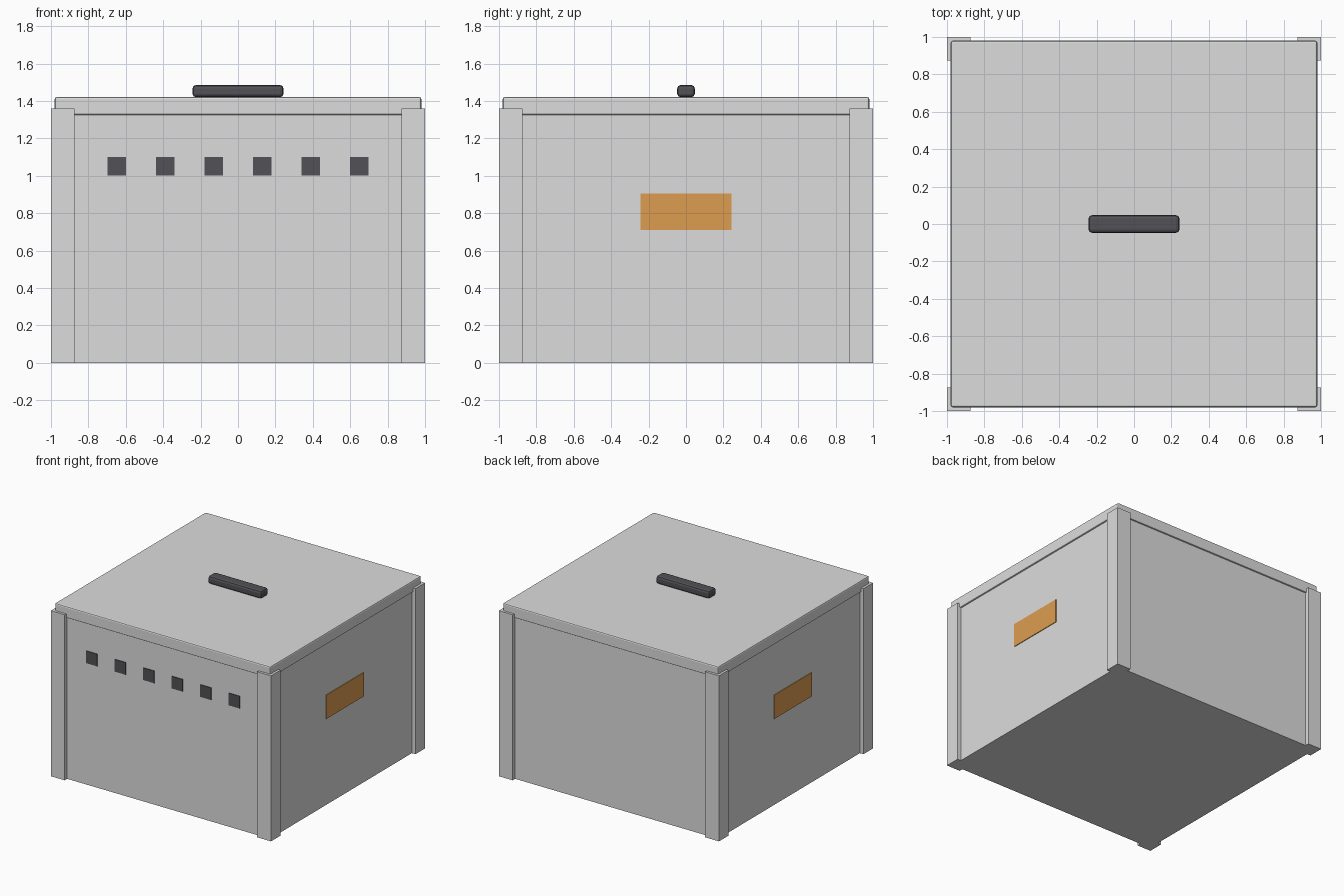
import bpy

if "Cube" in bpy.data.objects:
    bpy.data.objects.remove(bpy.data.objects["Cube"], do_unlink=True)


def material(name, rgb):
    mat = bpy.data.materials.new(name)
    mat.use_nodes = True
    mat.diffuse_color = (*rgb, 1)
    mat.node_tree.nodes["Principled BSDF"].inputs["Base Color"].default_value = (*rgb, 1)
    return mat


light_grey = material("light grey", (0.72, 0.72, 0.72))
charcoal = material("charcoal", (0.085, 0.085, 0.095))
orange = material("orange", (0.72, 0.34, 0.08))


def box(name, low, high, mat, bevel=0.0, segments=2):
    """Box between two opposite corners, with optionally rounded edges."""
    centre = [(a + b) / 2 for a, b in zip(low, high)]
    bpy.ops.mesh.primitive_cube_add(size=1, location=centre)
    obj = bpy.context.object
    obj.name = name
    obj.scale = [b - a for a, b in zip(low, high)]
    bpy.ops.object.transform_apply(location=False, rotation=False, scale=True)
    obj.data.materials.append(mat)
    if bevel:
        mod = obj.modifiers.new("rounded_edges", "BEVEL")
        mod.width = bevel
        mod.segments = segments
    return obj


WALL = 0.968    # half width of the body
LID = 0.98      # half width of the lid
POST = 0.125    # width of a corner post

# Body and lid
box("body", (-WALL, -WALL, 0), (WALL, WALL, 1.34), light_grey)
box("lid", (-LID, -LID, 1.325), (LID, LID, 1.42), light_grey, 0.01)

# Corner posts
for y_name, y in (("front", -1), ("back", 1)):
    for x_name, x in (("right", -1), ("left", 1)):
        xs = sorted((x, x * (1 - POST)))
        ys = sorted((y, y * (1 - POST)))
        box(f"{y_name}_{x_name}_post", (xs[0], ys[0], 0), (xs[1], ys[1], 1.36), light_grey)

# Lid handle
box("handle", (-0.243, -0.047, 1.42), (0.243, 0.047, 1.485), charcoal, 0.018)

# Row of square vents across the front
for i in range(6):
    x = (i - 2.5) * 0.259
    box(f"vent_{i + 1}", (x - 0.05, -WALL - 0.006, 1.0), (x + 0.05, -WALL + 0.003, 1.1), charcoal)

# Label plate on each side
for name, side in (("right_label", -1), ("left_label", 1)):
    xs = sorted((side * (WALL - 0.003), side * (WALL + 0.006)))
    box(name, (xs[0], -0.243, 0.71), (xs[1], 0.243, 0.905), orange)
